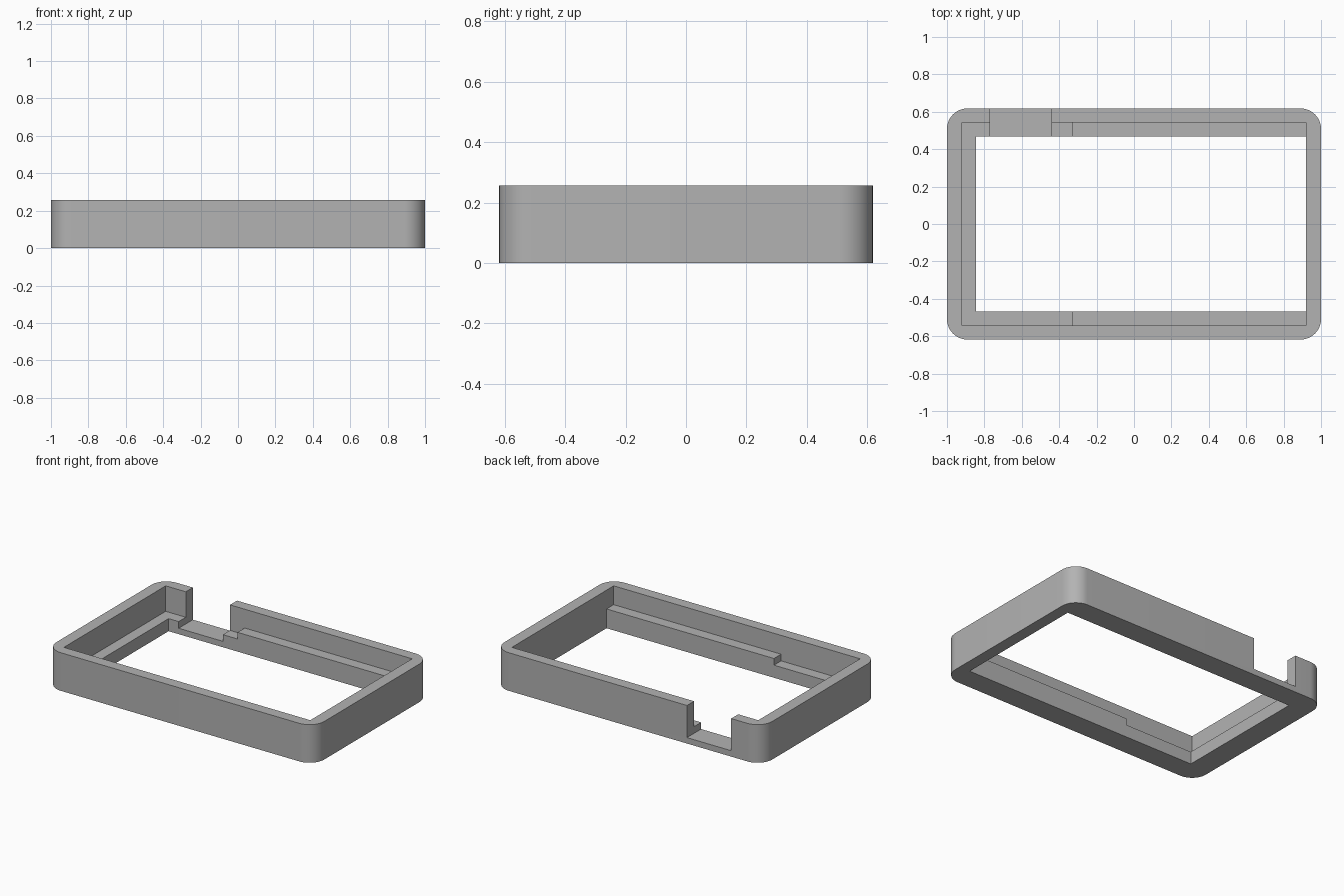
import bpy, bmesh, math
from mathutils import Vector

cube = bpy.data.objects.get("Cube")
if cube:
    bpy.data.objects.remove(cube, do_unlink=True)

HALF_X, HALF_Y, HEIGHT = 1.0, 0.618, 0.257
IN_X, IN_Y = 0.92, 0.543            # inner faces of the wall
LIP_X, LIP_Y = 0.845, 0.467         # inner faces of the ledge
LOW, HIGH, FLOOR = 0.085, 0.13, 0.04
STEP_X = -0.33
TOP = 0.5                           # cutters rise past the rim

grey = bpy.data.materials.new("plain_grey")
grey.use_nodes = True
grey.diffuse_color = (0.45, 0.45, 0.45, 1)
grey.node_tree.nodes["Principled BSDF"].inputs["Base Color"].default_value = (0.45, 0.45, 0.45, 1)


def prism(name, outline, sweep, radius=0):
    """Extrude an outline along sweep, optionally rounding the swept edges."""
    bm = bmesh.new()
    base = bm.faces.new([bm.verts.new(p) for p in outline])
    ext = bmesh.ops.extrude_face_region(bm, geom=[base])["geom"]
    bmesh.ops.translate(bm, vec=sweep, verts=[g for g in ext if isinstance(g, bmesh.types.BMVert)])
    if radius:
        axis = Vector(sweep).normalized()
        edges = [e for e in bm.edges
                 if abs((e.verts[0].co - e.verts[1].co).normalized().dot(axis)) > 0.9]
        bmesh.ops.bevel(bm, geom=edges, offset=radius, segments=12, profile=0.5, affect='EDGES')
    bmesh.ops.recalc_face_normals(bm, faces=bm.faces)
    mesh = bpy.data.meshes.new(name)
    bm.to_mesh(mesh)
    bm.free()
    mesh.materials.append(grey)
    obj = bpy.data.objects.new(name, mesh)
    bpy.context.collection.objects.link(obj)
    return obj


def block(name, x0, x1, y0, y1, z0, z1, radius=0):
    outline = [(x0, y0, z0), (x1, y0, z0), (x1, y1, z0), (x0, y1, z0)]
    return prism(name, outline, (0, 0, z1 - z0), radius)


# Rounded outer body
frame = block("case_frame", -HALF_X, HALF_X, -HALF_Y, HALF_Y, 0, HEIGHT, 0.11)

# Cavity above the stepped ledge, side profile swept across the depth
profile = [(-IN_X, LOW), (STEP_X, LOW), (STEP_X, HIGH), (IN_X, HIGH), (IN_X, TOP), (-IN_X, TOP)]
cavity = prism("cavity_cutter", [(x, -IN_Y, z) for x, z in profile], (0, 2 * IN_Y, 0))

# Opening through the bottom, flush with the wall on the +x side
opening = block("opening_cutter", -LIP_X, IN_X, -LIP_Y, LIP_Y, -TOP, TOP)

# Notch through the back wall and ledge
notch = block("notch_cutter", -0.77, -0.44, 0.3, 1, FLOOR, TOP)

bpy.context.view_layer.objects.active = frame
for cutter in (cavity, opening, notch):
    cutter.hide_render = True
    cut = frame.modifiers.new(cutter.name, 'BOOLEAN')
    cut.operation, cut.solver, cut.object = 'DIFFERENCE', 'EXACT', cutter
    bpy.ops.object.modifier_apply(modifier=cut.name)
    bpy.data.objects.remove(cutter, do_unlink=True)

# Smooth the corners, keep the edges sharp
bpy.ops.object.select_all(action='DESELECT')
frame.select_set(True)
bpy.ops.object.shade_smooth_by_angle(angle=math.radians(30))
